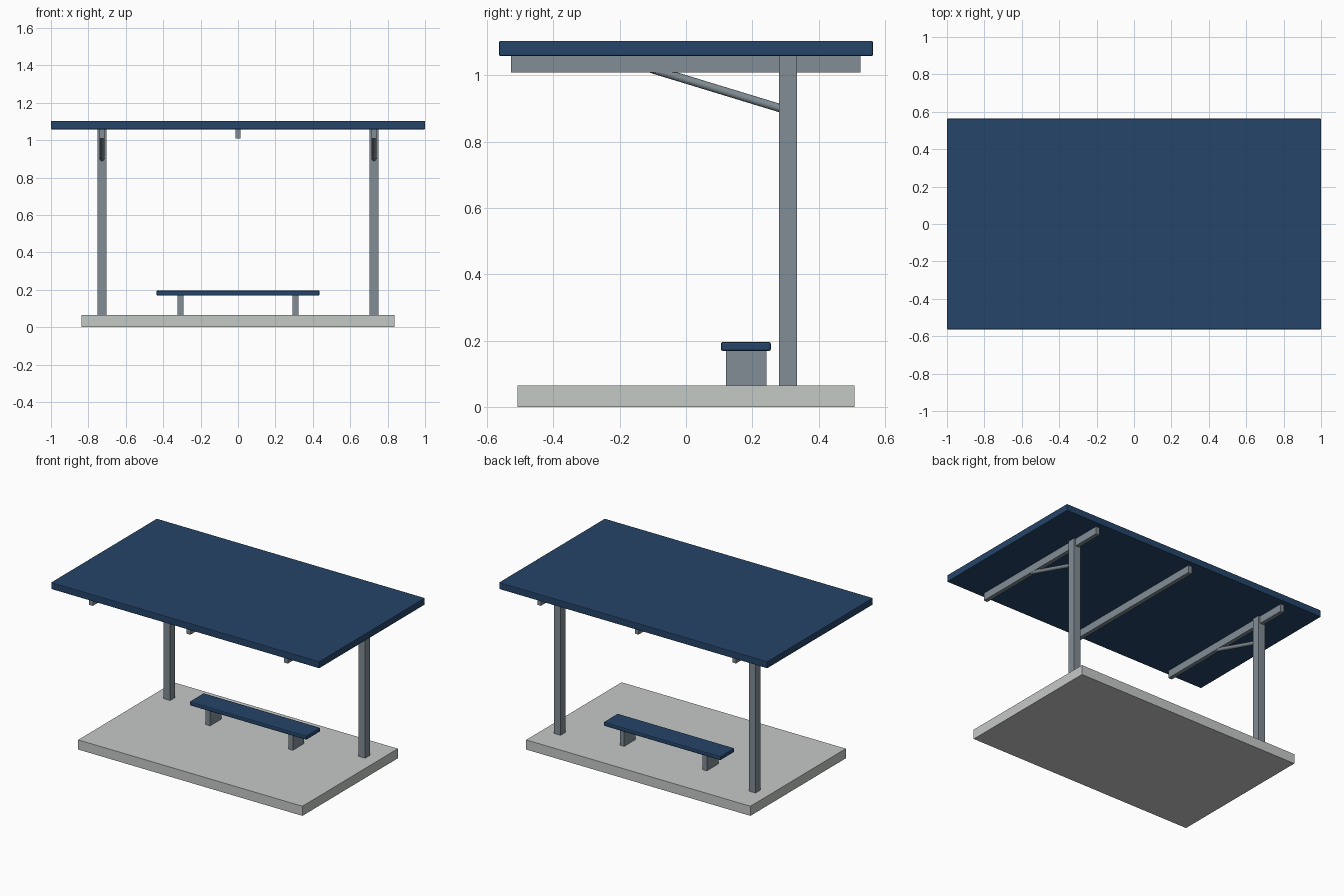
import bpy
from mathutils import Vector

if "Cube" in bpy.data.objects:
    bpy.data.objects.remove(bpy.data.objects["Cube"])


def material(name, rgb):
    m = bpy.data.materials.new(name)
    m.diffuse_color = (*rgb, 1)
    m.use_nodes = True
    m.node_tree.nodes["Principled BSDF"].inputs["Base Color"].default_value = m.diffuse_color
    return m


NAVY = material("navy paint", (0.018, 0.058, 0.14))
STEEL = material("grey steel", (0.22, 0.27, 0.30))
CONCRETE = material("pale concrete", (0.56, 0.585, 0.565))


def box(name, x, y, z, mat, bevel=0):
    """Box from (min, max) ranges, optionally with softened edges."""
    ranges = (x, y, z)
    bpy.ops.mesh.primitive_cube_add(size=1, location=[(a + b) / 2 for a, b in ranges])
    ob = bpy.context.object
    ob.name = name
    ob.scale = [b - a for a, b in ranges]
    bpy.ops.object.transform_apply(location=False, rotation=False, scale=True)
    ob.data.materials.append(mat)
    if bevel:
        mod = ob.modifiers.new("soft edges", "BEVEL")
        mod.width = bevel
        mod.segments = 2
    return ob


def rod(name, start, end, radius, mat):
    start, end = Vector(start), Vector(end)
    d = end - start
    bpy.ops.mesh.primitive_cylinder_add(vertices=16, radius=radius, depth=d.length,
                                        location=(start + end) / 2,
                                        rotation=d.to_track_quat("Z", "Y").to_euler())
    ob = bpy.context.object
    ob.name = name
    ob.data.materials.append(mat)
    bpy.ops.object.shade_smooth_by_angle()


def around(c, width):
    return (c - width / 2, c + width / 2)


# Ground slab and canopy
box("base_slab", (-0.836, 0.836), (-0.508, 0.508), (0, 0.065), CONCRETE)
box("roof_panel", (-1, 1), (-0.563, 0.563), (1.058, 1.104), NAVY, 0.004)

# Roof beams
for label, x in (("left", -0.727), ("middle", 0), ("right", 0.727)):
    box(label + "_roof_beam", around(x, 0.027), (-0.527, 0.526), (1.008, 1.06), STEEL)

# Bench seat
box("bench_seat", (-0.436, 0.436), (0.105, 0.256), (0.169, 0.197), NAVY, 0.007)

# Paired posts, braces and bench legs
for label, s in (("left", -1), ("right", 1)):
    x = s * 0.727
    box(label + "_post", around(x, 0.05), (0.28, 0.334), (0.06, 1.06), STEEL)
    rod(label + "_brace", (x, 0.30, 0.896), (x, -0.11, 1.021), 0.0125, STEEL)
    box(label + "_bench_leg", around(s * 0.308, 0.033), (0.12, 0.242), (0.06, 0.172), STEEL)
